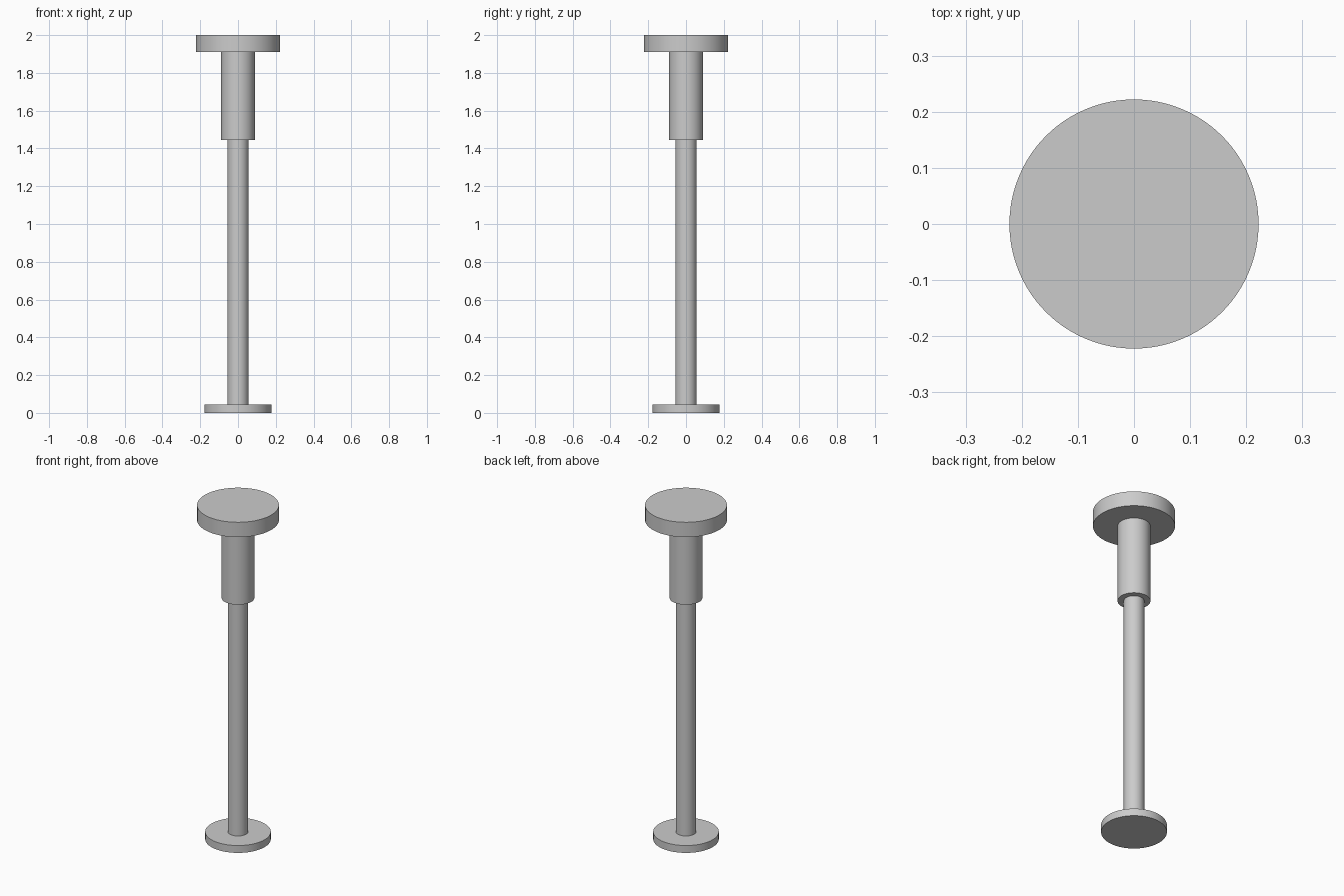
import bpy
import math

cube = bpy.data.objects.get("Cube")
if cube:
    bpy.data.objects.remove(cube, do_unlink=True)

# Single grey finish
grey = bpy.data.materials.new("light_grey")
grey.use_nodes = True
colour = (0.6, 0.6, 0.6, 1.0)
grey.diffuse_color = colour
grey.node_tree.nodes["Principled BSDF"].inputs["Base Color"].default_value = colour


def round_part(name, radius, bottom, top):
    """Upright smooth cylinder with crisp rims."""
    bpy.ops.mesh.primitive_cylinder_add(
        vertices=96, radius=radius, depth=top - bottom,
        location=(0, 0, (bottom + top) / 2))
    part = bpy.context.object
    part.name = name
    part.data.materials.append(grey)
    bpy.ops.object.shade_smooth_by_angle(angle=math.radians(30))


# Stacked from the floor up
base_top, sleeve_bottom, head_bottom = 0.044, 1.444, 1.911
round_part("base_disc", 0.178, 0, base_top)
round_part("rod", 0.0556, base_top, sleeve_bottom)
round_part("sleeve", 0.0889, sleeve_bottom, head_bottom)
round_part("head_disc", 0.222, head_bottom, 2)
